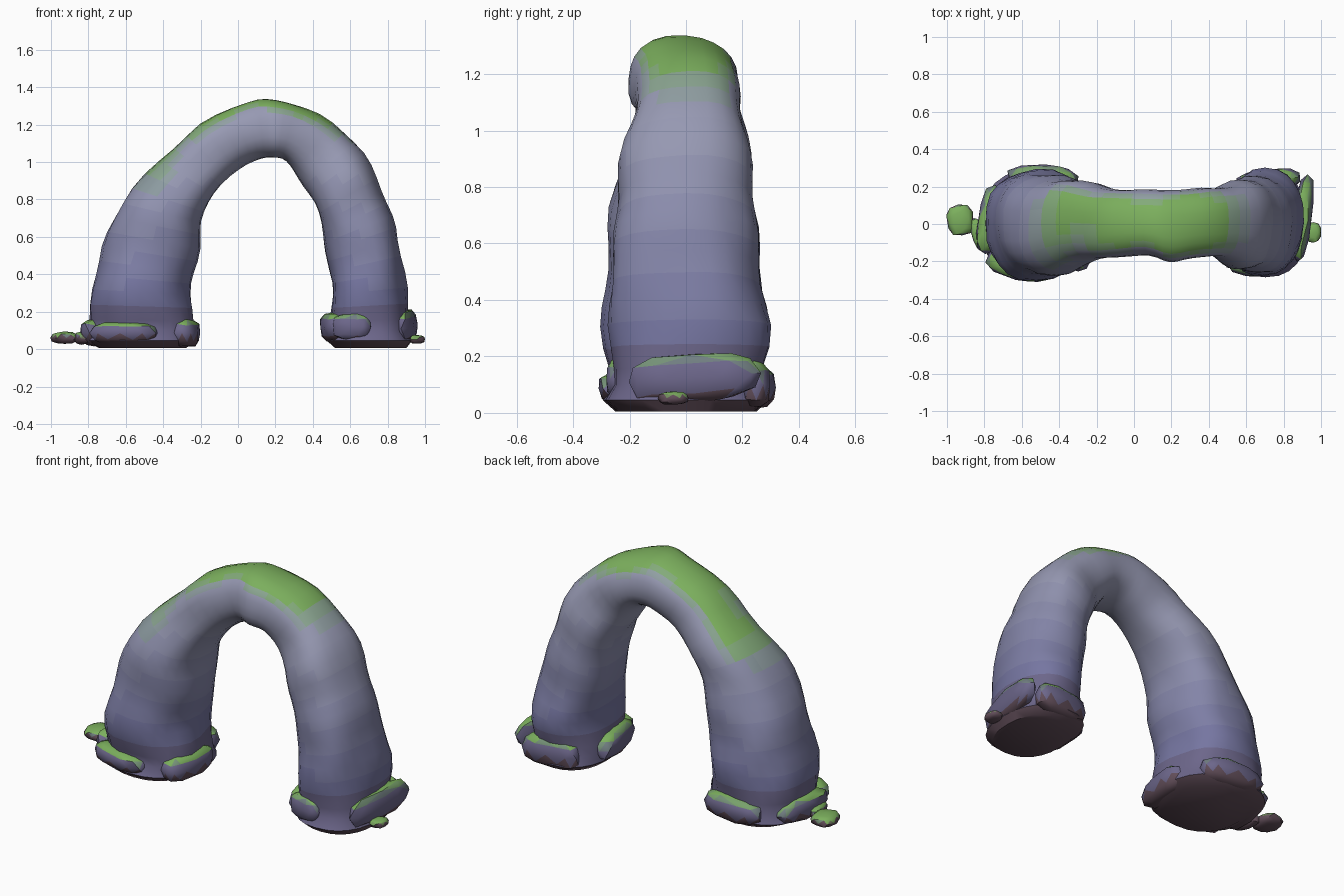
import bpy, bmesh, math, random
from mathutils import Vector, Matrix, noise

if "Cube" in bpy.data.objects:
    bpy.data.objects.remove(bpy.data.objects["Cube"])

random.seed(4)
DARK = Vector((0.12, 0.075, 0.10))
PURPLE = Vector((0.17, 0.17, 0.35))
STONE = Vector((0.31, 0.32, 0.45))
MOSS = Vector((0.20, 0.43, 0.11))
STEPS = 8


def clamp(v):
    return max(0.0, min(1.0, v))


def shade(z, moss):
    """Quantised stone colour: dark foot, purple leg, grey crown, moss on top."""
    h = round(clamp(z / 1.1) * STEPS) / STEPS
    moss = round(clamp(moss) * 4) / 4
    base = DARK.lerp(PURPLE, clamp(h / 0.2)) if h < 0.2 else PURPLE.lerp(STONE, clamp((h - 0.2) / 0.7))
    name = "stone_%d_moss_%d" % (h * STEPS, moss * 4)
    mat = bpy.data.materials.get(name)
    if not mat:
        mat = bpy.data.materials.new(name)
        mat.diffuse_color = (*base.lerp(MOSS, moss), 1)
        mat.use_nodes = True
        mat.node_tree.nodes["Principled BSDF"].inputs["Base Color"].default_value = mat.diffuse_color
    return mat


def finish(bm, name, moss_of, angle):
    """Turn a bmesh into a smooth-shaded object coloured face by face."""
    bmesh.ops.recalc_face_normals(bm, faces=bm.faces)
    bm.normal_update()
    mesh = bpy.data.meshes.new(name)
    slots = {}
    for f in bm.faces:
        c = f.calc_center_median()
        mat = shade(c.z, moss_of(c, f.normal))
        if mat.name not in slots:
            slots[mat.name] = len(slots)
            mesh.materials.append(mat)
        f.material_index = slots[mat.name]
    bm.to_mesh(mesh)
    bm.free()
    ob = bpy.data.objects.new(name, mesh)
    bpy.context.collection.objects.link(ob)
    bpy.ops.object.select_all(action='DESELECT')
    ob.select_set(True)
    bpy.context.view_layer.objects.active = ob
    bpy.ops.object.shade_smooth_by_angle(angle=math.radians(angle))


# Arch sections: outer x, outer z, inner x, inner z, half width, y centre
SECTIONS = [
    (-0.79, 0.10, -0.24, 0.10, 0.27, 0.00),
    (-0.79, 0.32, -0.25, 0.29, 0.29, 0.00),
    (-0.72, 0.55, -0.22, 0.47, 0.265, 0.00),
    (-0.62, 0.78, -0.20, 0.68, 0.26, -0.01),
    (-0.42, 1.01, -0.13, 0.83, 0.22, 0.01),
    (-0.20, 1.20, 0.00, 0.96, 0.185, 0.00),
    (0.05, 1.32, 0.11, 1.02, 0.175, 0.01),
    (0.20, 1.33, 0.19, 1.03, 0.20, -0.01),
    (0.37, 1.29, 0.26, 1.01, 0.19, 0.00),
    (0.57, 1.16, 0.33, 0.92, 0.19, 0.01),
    (0.71, 0.98, 0.41, 0.78, 0.235, 0.00),
    (0.80, 0.78, 0.46, 0.62, 0.25, 0.00),
    (0.86, 0.58, 0.48, 0.47, 0.255, 0.00),
    (0.90, 0.33, 0.50, 0.29, 0.28, 0.01),
    (0.91, 0.10, 0.49, 0.10, 0.26, 0.00),
]
# Short flared feet at either end
FOOT_L = [(-0.74, 0.005, -0.28, 0.005, 0.25, 0), (-0.82, 0.045, -0.22, 0.045, 0.295, 0)]
FOOT_R = [(0.93, 0.045, 0.475, 0.045, 0.285, 0), (0.90, 0.005, 0.52, 0.005, 0.24, 0)]


def catmull(a, b, c, d, t):
    return [0.5 * (2 * q + (r - p) * t + (2 * p - 5 * q + 4 * r - s) * t * t
                   + (3 * q - p - 3 * r + s) * t ** 3) for p, q, r, s in zip(a, b, c, d)]


def signed_pow(v, p):
    return math.copysign(abs(v) ** p, v)


def build_arch():
    rows, n, sub = [], len(SECTIONS), 3
    for i in range(n - 1):
        a, d = SECTIONS[max(i - 1, 0)], SECTIONS[min(i + 2, n - 1)]
        rows += [catmull(a, SECTIONS[i], SECTIONS[i + 1], d, k / sub) for k in range(sub)]
    rows = FOOT_L + rows + [SECTIONS[-1]] + FOOT_R
    bm, sides, rings = bmesh.new(), 24, []
    for ox, oz, ix, iz, hw, yc in rows:
        mid = Vector(((ox + ix) / 2, yc, (oz + iz) / 2))
        half = Vector(((ox - ix) / 2, 0, (oz - iz) / 2))
        ring = []
        for k in range(sides):
            a = math.tau * k / sides
            off = half * signed_pow(math.cos(a), 0.85)
            off.y = hw * signed_pow(math.sin(a), 0.85)
            p = mid + off
            if p.z > 0.06:
                p += off * 0.10 * noise.noise(p * 4.5)
            ring.append(bm.verts.new(p))
        rings.append(ring)
    for r0, r1 in zip(rings, rings[1:]):
        for k in range(sides):
            j = (k + 1) % sides
            bm.faces.new((r0[k], r0[j], r1[j], r1[k]))
    bm.faces.new(rings[0])
    bm.faces.new(rings[-1])

    def moss(c, nrm):
        edge = 0.85 if c.x < 0.1 else 1.08
        patch = 0.25 * noise.noise(c * 6)
        return min((nrm.z - 0.45 + patch) * 3.0, (c.z - edge) * 6 + patch)
    finish(bm, "stone_arch", moss, 50)


def rock(name, centre, size, turn=0, tilt=0, moss=1.0):
    """Chipped boulder: jittered, squared-off sphere clipped at the ground."""
    bm = bmesh.new()
    bmesh.ops.create_icosphere(bm, subdivisions=2, radius=1)
    m = (Matrix.Translation(centre) @ Matrix.Rotation(math.radians(turn), 4, 'Z')
         @ Matrix.Rotation(math.radians(tilt), 4, 'X') @ Matrix.Diagonal((*size, 1)))
    for v in bm.verts:
        p = Vector([signed_pow(q, 0.75) for q in v.co]) * random.uniform(0.92, 1.04)
        v.co = m @ p
        v.co.z = max(v.co.z, 0.015)
    finish(bm, name, lambda c, nrm: moss * (nrm.z - 0.35) * 2.5 if c.z > 0.03 else 0, 40)


build_arch()

# Boulders hugging the left foot
rock("left_front_rock", (-0.61, -0.215, 0.085), (0.19, 0.085, 0.062), -14)
rock("left_inner_rock", (-0.275, -0.08, 0.085), (0.07, 0.19, 0.08), -8)
rock("left_back_rock", (-0.48, 0.235, 0.09), (0.20, 0.085, 0.08), -4, 0, 0.6)
rock("left_outer_rock", (-0.77, 0.02, 0.09), (0.065, 0.19, 0.075), -8)

# Boulders hugging the right foot
rock("right_outer_rock", (0.90, 0.03, 0.125), (0.05, 0.24, 0.09), -7, 4)
rock("right_inner_rock", (0.515, -0.06, 0.115), (0.07, 0.19, 0.08), 10)
rock("right_front_rock", (0.61, -0.225, 0.12), (0.11, 0.055, 0.075), -12)
rock("right_back_rock", (0.72, 0.235, 0.10), (0.18, 0.06, 0.09), 5)

# Loose mossy pebbles
rock("left_pebble_large", (-0.928, 0.02, 0.06), (0.072, 0.085, 0.034), 8, 0, 1.6)
rock("left_pebble_small", (-0.835, -0.05, 0.058), (0.036, 0.085, 0.034), 15, 0, 1.6)
rock("right_pebble", (0.957, -0.045, 0.052), (0.043, 0.055, 0.024), 0, 0, 1.6)
